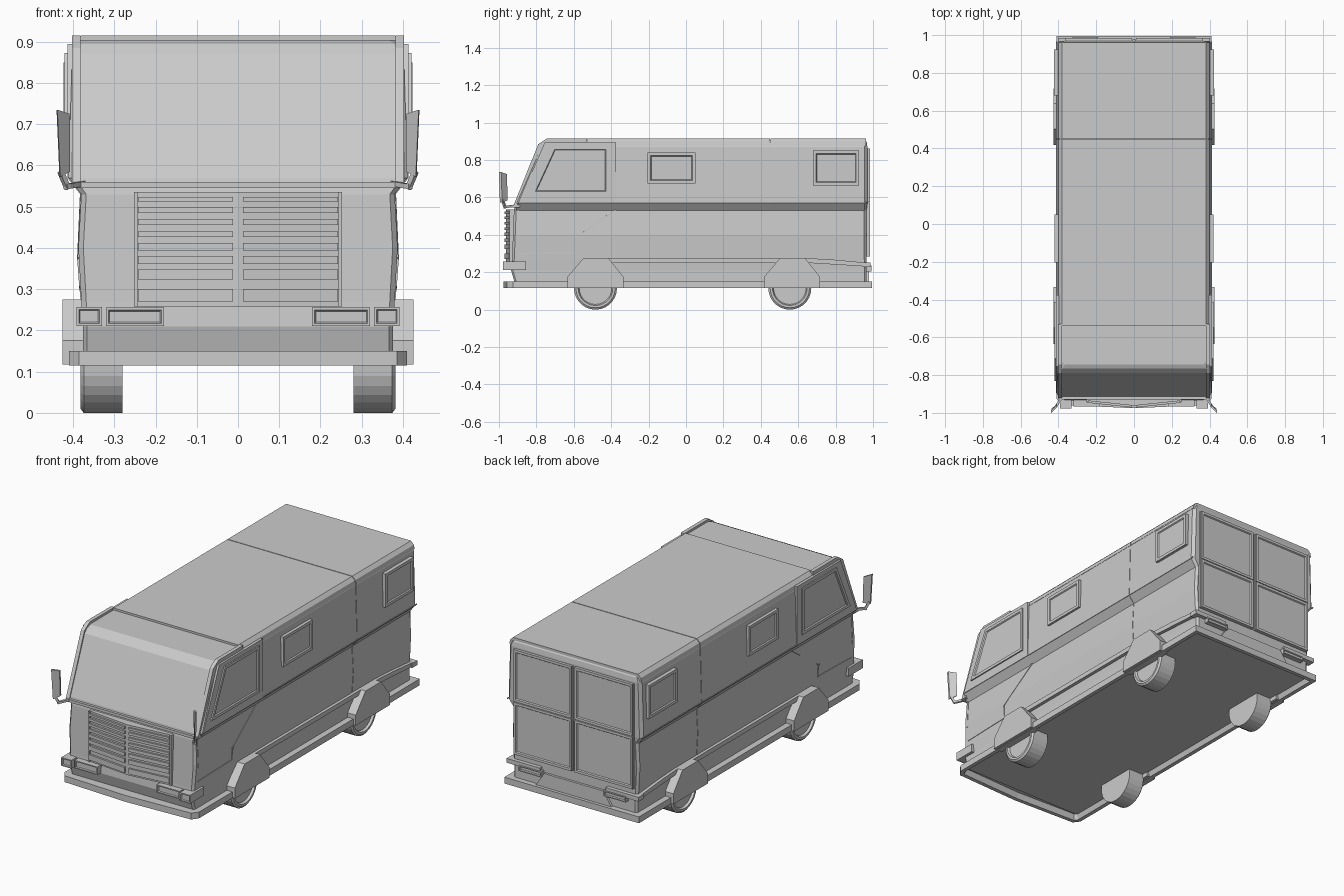
import bpy, bmesh, math
from mathutils import Vector

if "Cube" in bpy.data.objects:
    bpy.data.objects.remove(bpy.data.objects["Cube"])


def finish(name, bm, mirror=False):
    bmesh.ops.recalc_face_normals(bm, faces=bm.faces)
    me = bpy.data.meshes.new(name)
    bm.to_mesh(me)
    bm.free()
    ob = bpy.data.objects.new(name, me)
    bpy.context.scene.collection.objects.link(ob)
    if mirror:
        m = ob.modifiers.new("Mirror", 'MIRROR')
        m.use_mirror_merge = False
    return ob


def prism(name, pts, axis, a, b, insets=(), mirror=False):
    """Extrude a 2D outline along an axis from a to b; insets = (width, depth) steps on the b cap."""
    put = {'x': lambda p, t: (t, p[0], p[1]),
           'y': lambda p, t: (p[0], t, p[1]),
           'z': lambda p, t: (p[0], p[1], t)}[axis]
    bm = bmesh.new()
    va = [bm.verts.new(put(p, a)) for p in pts]
    vb = [bm.verts.new(put(p, b)) for p in pts]
    bm.faces.new(va)
    cap = bm.faces.new(vb)
    n = len(pts)
    for i in range(n):
        j = (i + 1) % n
        bm.faces.new((va[i], va[j], vb[j], vb[i]))
    bmesh.ops.recalc_face_normals(bm, faces=bm.faces)
    out = Vector(put((0, 0), 1 if b > a else -1))
    for width, depth in insets:
        bmesh.ops.inset_region(bm, faces=[cap], thickness=width, use_even_offset=True)
        bmesh.ops.translate(bm, verts=cap.verts[:], vec=out * depth)
    return finish(name, bm, mirror)


def rect(u0, u1, v0, v1):
    return [(u0, v0), (u1, v0), (u1, v1), (u0, v1)]


def loft(name, rings):
    bm = bmesh.new()
    vs = [[bm.verts.new(p) for p in r] for r in rings]
    n = len(rings[0])
    for r, s in zip(vs, vs[1:]):
        for i in range(n):
            bm.faces.new((r[i], r[(i + 1) % n], s[(i + 1) % n], s[i]))
    bm.faces.new(vs[0])
    bm.faces.new(vs[-1])
    return finish(name, bm)


def ring(z, w, yf, yb, c):
    half = [(w - c, yf), (w, yf + c), (w, yb - c), (w - c, yb)]
    return [(x, y, z) for x, y in half] + [(-x, y, z) for x, y in reversed(half)]


def seam(name, pts, t=0.006):
    """Thin raised strip through 3D points, mirrored to the other side."""
    bm = bmesh.new()
    for p, q in zip(pts, pts[1:]):
        p, q = Vector(p), Vector(q)
        d = q - p
        m = bmesh.ops.create_cube(bm, size=1)['verts']
        bmesh.ops.scale(bm, verts=m, vec=(t, t, d.length + t))
        bmesh.ops.rotate(bm, verts=m, matrix=d.to_track_quat('Z', 'Y').to_matrix())
        bmesh.ops.translate(bm, verts=m, vec=(p + q) / 2)
    return finish(name, bm, True)


# Main shell: narrow lower body, overhanging waist, raked windscreen
loft("body_shell", [
    ring(0.14, 0.376, -0.915, 0.965, 0.010),
    ring(0.21, 0.376, -0.935, 0.965, 0.010),
    ring(0.27, 0.380, -0.930, 0.965, 0.012),
    ring(0.40, 0.387, -0.925, 0.965, 0.012),
    ring(0.53, 0.380, -0.920, 0.965, 0.012),
    ring(0.57, 0.411, -0.912, 0.970, 0.015),
    ring(0.87, 0.402, -0.788, 0.970, 0.015),
    ring(0.895, 0.394, -0.765, 0.966, 0.015),
    ring(0.904, 0.380, -0.745, 0.960, 0.015)])

# Roof skins with a seam between them
for name, y0, y1 in (("roof_front", -0.54, 0.448), ("roof_rear", 0.452, 0.962)):
    prism(name, [(-0.402, 0.875), (0.402, 0.875), (0.398, 0.897), (0.380, 0.915),
                 (-0.380, 0.915), (-0.398, 0.897)], 'y', y0, y1)

# Rails framing the windscreen and front roof
prism("windscreen_rail", [(-0.925, 0.55), (-0.79, 0.885), (-0.745, 0.915), (-0.53, 0.915),
                          (-0.53, 0.885), (-0.735, 0.885), (-0.76, 0.865), (-0.89, 0.55)],
      'x', 0.382, 0.403, mirror=True)
prism("windscreen_sill", rect(-0.40, 0.40, -0.928, -0.89), 'z', 0.545, 0.560)

# Cab door upper panel and side windows
prism("cab_door_panel", [(-0.895, 0.57), (-0.375, 0.57), (-0.375, 0.895), (-0.755, 0.895)],
      'x', 0.38, 0.414, mirror=True)
frame = ((0.016, 0.0), (0.004, -0.006))
prism("cab_window", [(-0.83, 0.617), (-0.412, 0.617), (-0.412, 0.873), (-0.712, 0.873)],
      'x', 0.39, 0.421, frame, True)
prism("middle_window", rect(-0.205, 0.05, 0.675, 0.84), 'x', 0.39, 0.420, frame, True)
prism("rear_side_window", rect(0.68, 0.925, 0.665, 0.85), 'x', 0.39, 0.423, frame, True)

# Door and panel seams on the sides
seam("cab_door_seam", [(0.380, -0.375, 0.535), (0.387, -0.60, 0.375), (0.382, -0.60, 0.305),
                       (0.381, -0.89, 0.298)])
seam("cab_front_seam", [(0.386, -0.897, 0.38), (0.380, -0.897, 0.53)])
seam("panel_seam", [(0.380, 0.45, 0.27), (0.387, 0.45, 0.40), (0.380, 0.45, 0.53),
                    (0.411, 0.45, 0.57), (0.402, 0.45, 0.88)], 0.004)
seam("waist_seam", [(0.411, -0.37, 0.572), (0.411, 0.965, 0.572)], 0.005)

# Side moulding, dipping toward the rear
prism("side_moulding", [(-0.42, 0.25), (0.65, 0.25), (0.98, 0.23), (0.98, 0.25),
                        (0.78, 0.268), (0.65, 0.275), (-0.42, 0.275)],
      'x', 0.36, 0.397, mirror=True)

# Lower skirt ring around the whole vehicle, open below
half = [(0.385, -0.958), (0.410, -0.925), (0.410, 0.995)]
outline = [(0, -0.975)] + half + [(-x, y) for x, y in reversed(half)]
prism("lower_skirt", outline, 'z', 0.150, 0.115, ((0.022, 0.0), (0.012, 0.032)[:1] + (0.0,)))
bm = bmesh.new()
bm.from_mesh(bpy.data.objects["lower_skirt"].data)
floor = min((f for f in bm.faces if abs(f.normal.z) > 0.9 and f.calc_center_median().z < 0.13
             and len(f.verts) == 7), key=lambda f: f.calc_area())
bmesh.ops.translate(bm, verts=floor.verts[:], vec=(0, 0, 0.03))
bm.to_mesh(bpy.data.objects["lower_skirt"].data)
bm.free()

# Wheels and faceted wheel covers
for label, y in (("front", -0.484), ("rear", 0.555)):
    tyre = [(y + 0.115 * math.cos(i * math.tau / 28), 0.115 + 0.115 * math.sin(i * math.tau / 28))
            for i in range(28)]
    prism(label + "_wheel", tyre, 'x', 0.28, 0.374,
          ((0.010, 0.008), (0.012, 0.0), (0.006, -0.012)), True)
    cy = y + (0.012 if label == "rear" else 0)
    prism(label + "_wheel_cover", [(cy + u, z) for u, z in (
        (-0.150, 0.117), (-0.150, 0.175), (-0.065, 0.275), (0.070, 0.275),
        (0.150, 0.175), (0.150, 0.117))], 'x', 0.37, 0.425, mirror=True)

# V-shaped grille with louvres
prism("grille_panel", [(0, -0.90), (0, -0.962), (0.25, -0.936), (0.25, -0.90)],
      'z', 0.258, 0.535, mirror=True)
for z, h in ((0.518, 0.012), (0.492, 0.014), (0.463, 0.014), (0.433, 0.014),
             (0.403, 0.018), (0.371, 0.020), (0.336, 0.024), (0.285, 0.030)):
    prism("grille_louvre", [(0.012, -0.95), (0.012, -0.971), (0.242, -0.947), (0.242, -0.92)],
          'z', z - h / 2, z + h / 2, mirror=True)
prism("grille_rim_side", rect(0.244, 0.252, -0.944, -0.92), 'z', 0.258, 0.535, mirror=True)

# Front lamps and wrap-around corner lamps
lens = ((0.006, 0.0), (0.003, -0.006))
prism("front_lamp", rect(0.18, 0.32, 0.211, 0.255), 'y', -0.91, -0.965, lens, True)
prism("corner_lamp", rect(0.33, 0.392, 0.211, 0.257), 'y', -0.855, -0.978, lens, True)

# Rear doors: raised leaf, recessed upper and lower panels
prism("rear_door", rect(0.006, 0.365, 0.285, 0.862), 'y', 0.95, 0.976, mirror=True)
for name, z0, z1 in (("rear_door_lower", 0.285, 0.572), ("rear_door_upper", 0.576, 0.862)):
    prism(name, rect(0.010, 0.362, z0, z1), 'y', 0.96, 0.985, ((0.014, 0.0), (0.004, -0.006)), True)

# Rear bumper, lamps and centre apron
prism("rear_bumper", rect(0.20, 0.402, 0.228, 0.252), 'y', 0.94, 0.986, mirror=True)
prism("rear_lamp", rect(0.19, 0.325, 0.205, 0.235), 'y', 0.94, 0.991, lens, True)
prism("rear_apron", [(-0.23, 0.15), (0.23, 0.15), (0.18, 0.225), (-0.18, 0.225)], 'y', 0.95, 0.978)

# Door mirrors on angled arms
seam("mirror_arm", [(0.375, -0.91, 0.556), (0.415, -0.968, 0.549), (0.428, -0.978, 0.58)], 0.012)
bm = bmesh.new()
corners = [(0.407, -0.965, 0.585), (0.431, -0.995, 0.572), (0.438, -1.0, 0.735), (0.408, -0.970, 0.725)]
vs = [bm.verts.new(c) for c in corners]
ws = [bm.verts.new((x - 0.006 + 0.008, y + 0.012, z)) for x, y, z in corners]
bm.faces.new(vs)
bm.faces.new(ws)
for i in range(4):
    j = (i + 1) % 4
    bm.faces.new((vs[i], vs[j], ws[j], ws[i]))
finish("mirror_head", bm, True)
